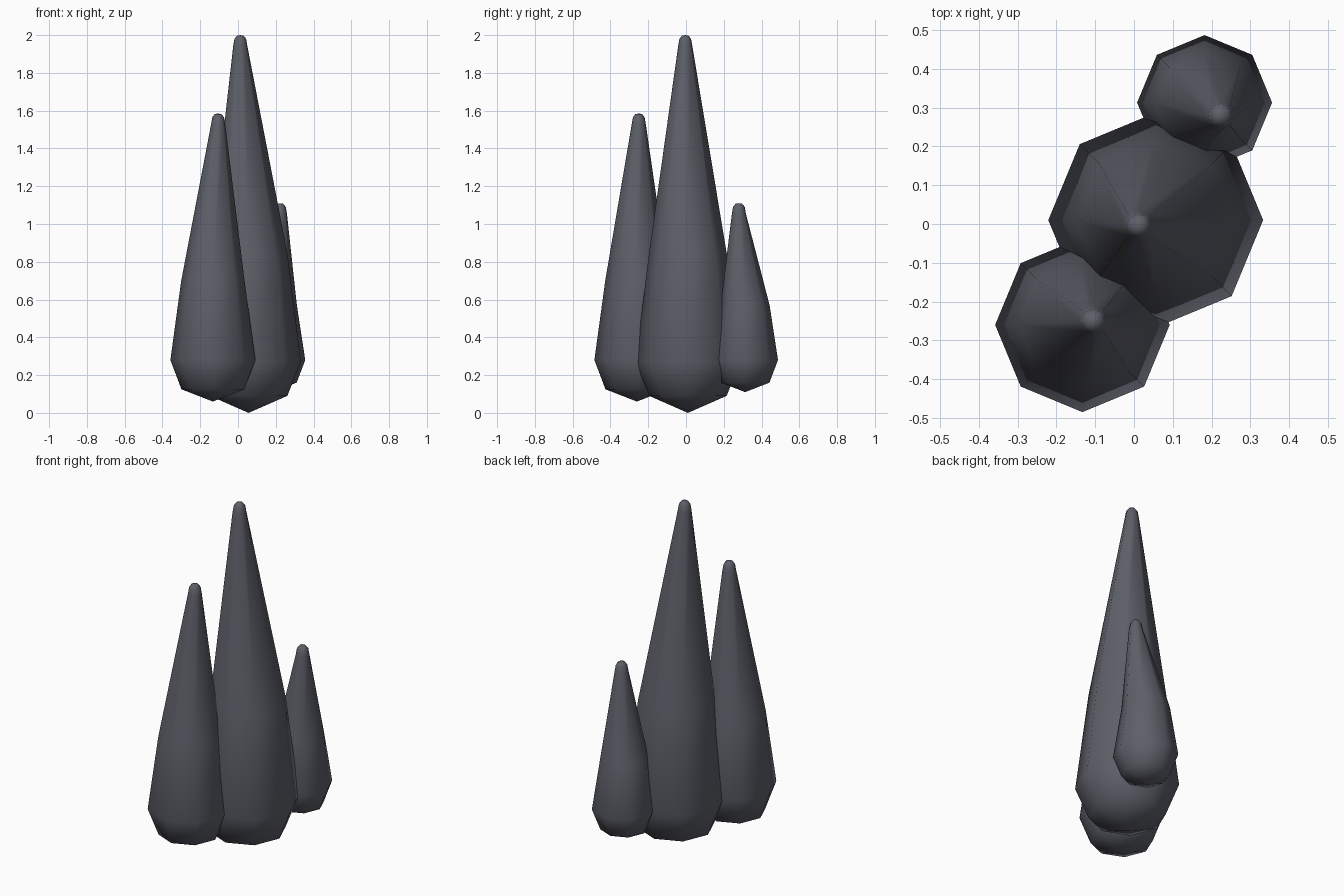
import bpy, bmesh, math

if "Cube" in bpy.data.objects:
    bpy.data.objects.remove(bpy.data.objects["Cube"])

stone = bpy.data.materials.new("dark slate")
stone.diffuse_color = (0.11, 0.115, 0.14, 1)
stone.use_nodes = True
stone.node_tree.nodes["Principled BSDF"].inputs["Base Color"].default_value = stone.diffuse_color

SIDES = 8


def spire(name, base, tip, radius, heights):
    """Eight-sided spike: pointed belly below, long taper to a rounded, leaning tip."""
    bottom, low, wide, shoulder, top = heights
    # rings: centre, radius, height
    rings = [
        (base, radius * 0.74, low),
        (base, radius, wide),
        (base, radius * 0.745, shoulder),
        (tip, 0.037, top - 0.055),
        (tip, 0.031, top - 0.02),
        (tip, 0.018, top - 0.003),
    ]
    bm = bmesh.new()
    loops = []
    for (cx, cy), r, z in rings:
        loops.append([bm.verts.new((cx + r * math.cos(i * math.tau / SIDES),
                                    cy + r * math.sin(i * math.tau / SIDES), z))
                      for i in range(SIDES)])
    south = bm.verts.new((*base, bottom))
    north = bm.verts.new((*tip, top))
    for i in range(SIDES):
        j = (i + 1) % SIDES
        bm.faces.new((south, loops[0][j], loops[0][i]))
        bm.faces.new((north, loops[-1][i], loops[-1][j]))
        for a, b in zip(loops, loops[1:]):
            bm.faces.new((a[i], a[j], b[j], b[i]))
    for f in bm.faces:
        f.smooth = True
    mesh = bpy.data.meshes.new(name)
    bm.to_mesh(mesh)
    bm.free()
    mesh.materials.append(stone)
    obj = bpy.data.objects.new(name, mesh)
    bpy.context.collection.objects.link(obj)
    return obj


# tall centre spike, medium front spike, small rear spike
spire("tall_spire", (0.056, 0.01), (0.012, -0.004), 0.277, (0.0, 0.09, 0.27, 0.84, 2.0))
spire("middle_spire", (-0.133, -0.26), (-0.105, -0.25), 0.225, (0.06, 0.125, 0.28, 0.70, 1.585))
spire("small_spire", (0.182, 0.313), (0.222, 0.28), 0.174, (0.11, 0.16, 0.28, 0.57, 1.11))
